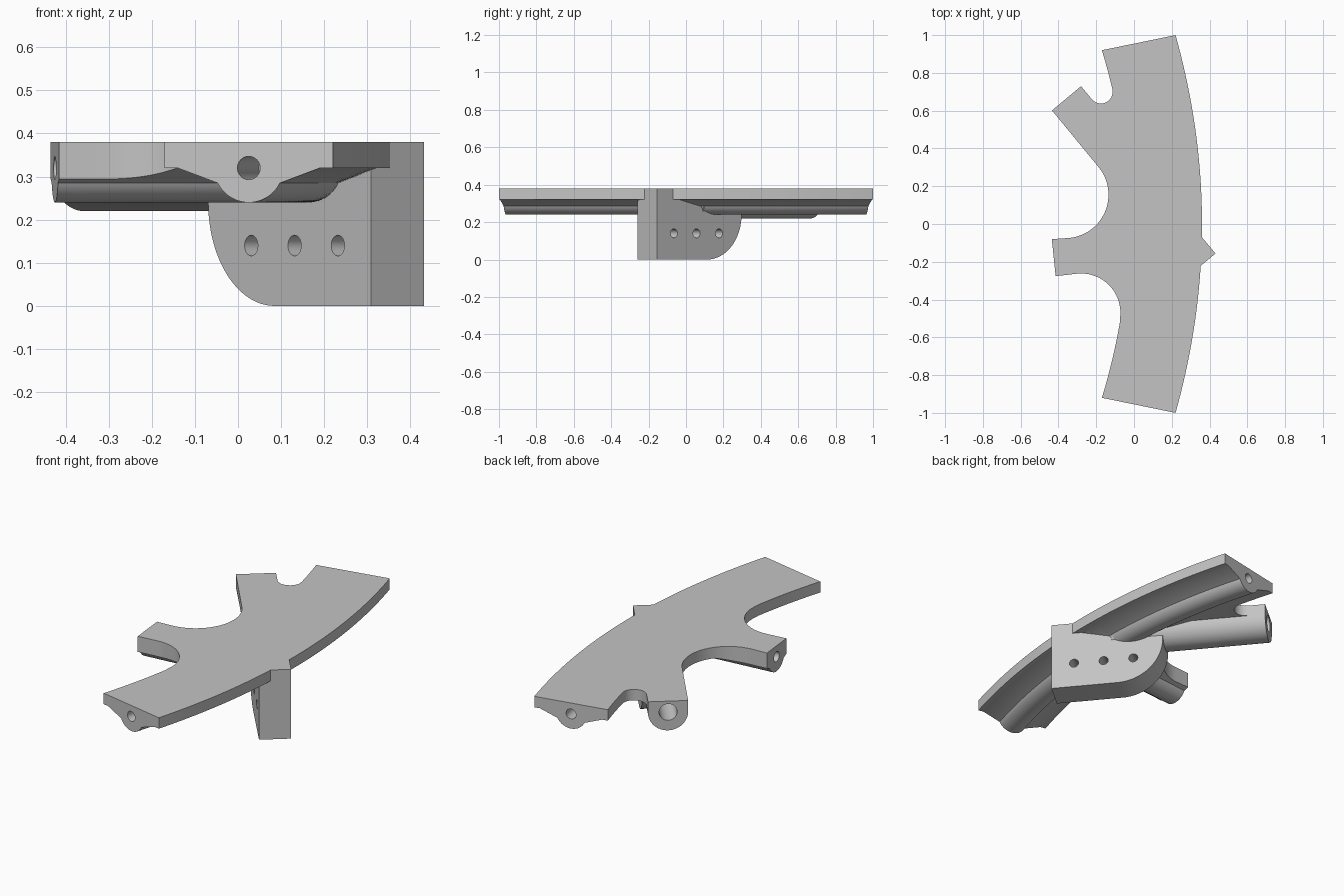
import bpy
import bmesh
from math import sin, cos, pi, radians
from mathutils import Vector

if "Cube" in bpy.data.objects:
    bpy.data.objects.remove(bpy.data.objects["Cube"], do_unlink=True)

TOP, AXIS_Z = 0.38, 0.32
UP = Vector((0, 0, 1))

grey = bpy.data.materials.new("plain_grey")
grey.use_nodes = True
grey.diffuse_color = (0.55, 0.55, 0.55, 1)
grey.node_tree.nodes["Principled BSDF"].inputs["Base Color"].default_value = (0.55, 0.55, 0.55, 1)


def loft(name, rings):
    """Skin a list of closed rings and cap both ends."""
    bm = bmesh.new()
    loops = [[bm.verts.new(p) for p in ring] for ring in rings]
    for a, b in zip(loops, loops[1:]):
        n = len(a)
        for i in range(n):
            j = (i + 1) % n
            bm.faces.new((a[i], a[j], b[j], b[i]))
    bm.faces.new(loops[0])
    bm.faces.new(loops[-1])
    bmesh.ops.recalc_face_normals(bm, faces=bm.faces)
    mesh = bpy.data.meshes.new(name)
    bm.to_mesh(mesh)
    bm.free()
    mesh.materials.append(grey)
    obj = bpy.data.objects.new(name, mesh)
    bpy.context.collection.objects.link(obj)
    return obj


def combine(target, tool, operation):
    """Apply a boolean and discard the tool."""
    mod = target.modifiers.new("combine", 'BOOLEAN')
    mod.object, mod.operation, mod.solver = tool, operation, 'EXACT'
    bpy.context.view_layer.objects.active = target
    bpy.ops.object.modifier_apply(modifier=mod.name)
    bpy.data.objects.remove(tool, do_unlink=True)


def arc(cx, cy, r, a0, a1, n):
    return [(cx + r * cos(radians(a0 + (a1 - a0) * i / n)),
             cy + r * sin(radians(a0 + (a1 - a0) * i / n))) for i in range(n + 1)]


def span(a, b, n):
    return [a + (b - a) * i / n for i in range(n + 1)]


def prism(name, profile, start, direction, length):
    """Extrude a (sideways, height) profile horizontally."""
    side = direction.cross(UP)
    ring = [start + side * u + UP * z for u, z in profile]
    return loft(name, [ring, [p + direction * length for p in ring]])


def drill(target, centre, direction, radius, depth):
    """Bore a round hole from just outside the given point."""
    circle = [(u, z) for u, z in arc(0, 0, radius, 0, 360, 32)[:-1]]
    combine(target, prism("drill", circle, centre - direction * 0.05, direction, depth + 0.05), 'DIFFERENCE')


def sweep_point(t, u, z):
    """Point on the bowed main beam: t runs end to end, u across."""
    return Vector((0.165 - 0.14 * t * t + u, t * (0.96 + 0.205 * u), z))


def edge(u, t0, t1, n):
    return [tuple(sweep_point(t, u, 0).xy) for t in span(t0, t1, n)]


# Directions of the diagonal arm (shared with the fin) and of the side arm
fin_start = Vector((0.37, -0.2075, 0))
diag = Vector((-0.64, 0.768, 0)).normalized()
diag_side = diag.cross(UP)
side_end = Vector((-0.425, -0.178, 0))
side_in = Vector((0.195, 0.02, 0)).normalized()
side_across = side_in.cross(UP)
diag_end = fin_start + diag * 1.136

# Plan outline of the whole plate
outline = edge(0.195, -1, 1, 40)
outline += edge(-0.195, 1, 0.79, 4)
outline += arc(-0.175, 0.70, 0.062, 12, -140.2, 20)
outline += [tuple((diag_end + diag_side * k).xy) for k in (0.1, -0.1)]
outline += arc(-0.365, 0.155, 0.23, 39.8, -84.2, 24)
outline += [tuple((side_end + side_across * k).xy) for k in (-0.0985, 0.0985)]
outline += arc(-0.28, -0.47, 0.208, 95.8, -8.7, 24)
outline += edge(-0.195, -0.56, -1, 10)

# Flat slab, trimmed to the outline later
body = loft("curved_bracket", [[Vector((x, y, z)) for x, y in ((-1, -2), (1, -2), (1, 2), (-1, 2))]
                               for z in (AXIS_Z, TOP + 0.03)])

# Ribbed cross-section: round keel with sloping shoulders
rib = [(0.165, 0.35), (-0.165, 0.35), (-0.165, AXIS_Z)]
rib += arc(0, AXIS_Z, 0.08, -154, -26, 20) + [(0.165, AXIS_Z)]

# Bowed main rib, side arm rib and diagonal round rib
main_rib = loft("main_rib", [[sweep_point(t, u, z) for u, z in rib] for t in span(-1.06, 1.06, 42)])
side_rib = prism("side_rib", rib, side_end - side_in * 0.05, side_in, 0.62)
keel = [(0.1, 0.35), (-0.1, 0.35)] + arc(0, AXIS_Z, 0.1, -180, 0, 32)
diag_rib = prism("diagonal_rib", keel, fin_start + diag * 0.32, diag, 0.87)
for part in (main_rib, side_rib, diag_rib):
    combine(body, part, 'UNION')

# Trim everything to the plan outline
trim = loft("trim", [[Vector((x, y, z)) for x, y in outline] for z in (0.1, TOP)])
combine(body, trim, 'INTERSECT')

# Upright fin with a rounded lower inner corner
length, round_r = 0.59, 0.24
fin_profile = [(0, TOP), (0, 0)] + arc(length - round_r, round_r, round_r, -90, 0, 24) + [(length, TOP)]
fin = loft("mounting_fin", [[fin_start + diag * s + diag_side * k + UP * z for s, z in fin_profile]
                            for k in (-0.08, 0.08)])
combine(body, fin, 'UNION')

# Bolt holes through the fin
for s in (0.12, 0.277, 0.434):
    drill(body, fin_start + diag * s - diag_side * 0.08 + UP * 0.14, diag_side, 0.024, 0.21)

# Sockets in the beam ends and both arms
for sign in (-1, 1):
    inward = Vector((0.08, -0.39 * sign, 0)).normalized()
    drill(body, sweep_point(sign, 0, AXIS_Z), inward, 0.027, 0.25)
drill(body, side_end + UP * AXIS_Z, side_in, 0.027, 0.25)
drill(body, diag_end + UP * AXIS_Z, -diag, 0.045, 0.3)

# Smooth curved faces, keep corners sharp
body.data.materials.clear()
body.data.materials.append(grey)
for poly in body.data.polygons:
    poly.material_index = 0
bpy.ops.object.select_all(action='DESELECT')
body.select_set(True)
bpy.context.view_layer.objects.active = body
bpy.ops.object.shade_smooth_by_angle(angle=radians(25))
